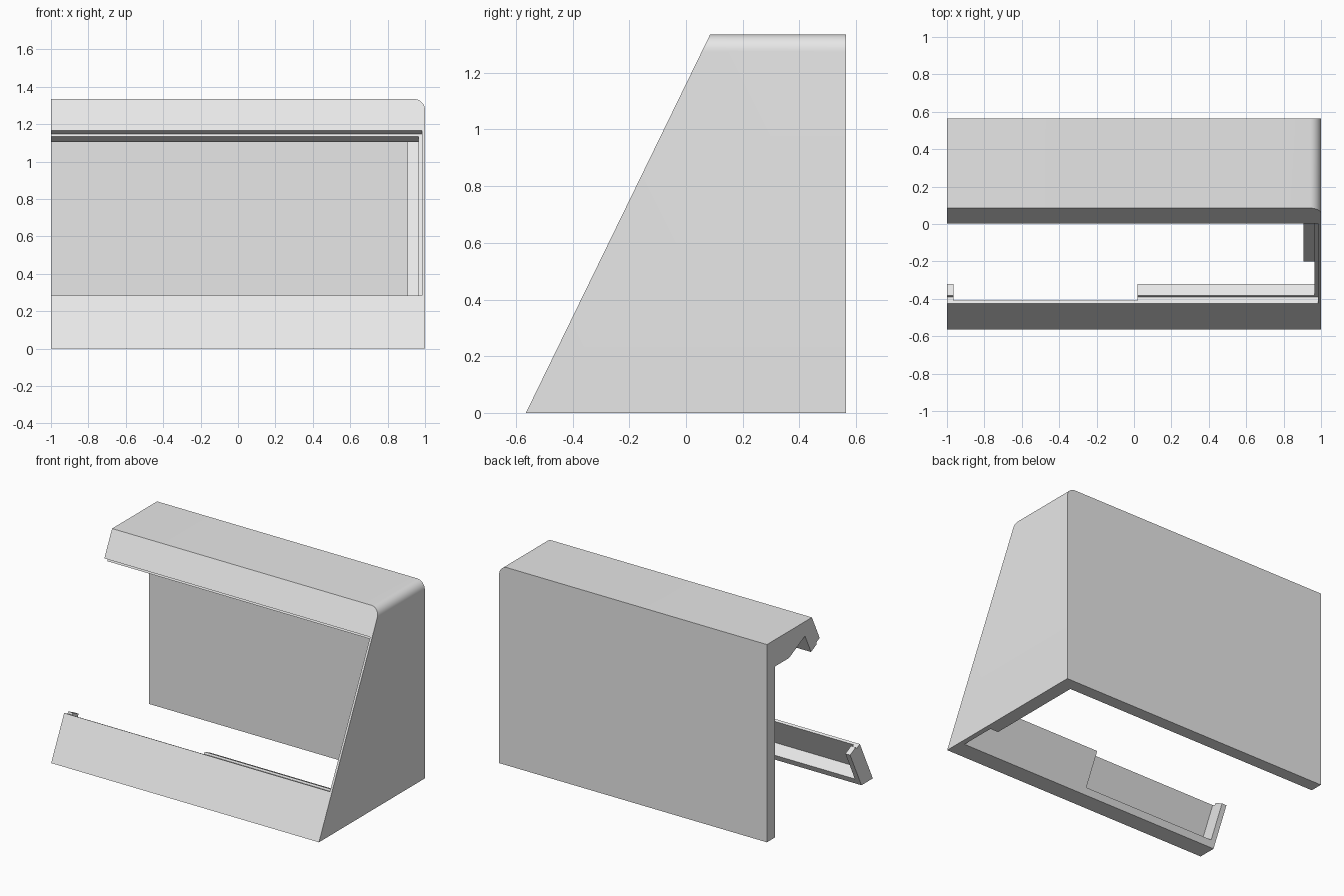
import bpy, bmesh, math

cube = bpy.data.objects.get("Cube")
if cube:
    bpy.data.objects.remove(cube, do_unlink=True)

# One plain grey plastic
grey = bpy.data.materials.new("light_grey_plastic")
grey.use_nodes = True
color = (0.8, 0.8, 0.8, 1)
grey.diffuse_color = color
grey.node_tree.nodes["Principled BSDF"].inputs["Base Color"].default_value = color

# Outer size: sloped front from the bottom edge to the top edge
FRONT, BACK, TOP, TOP_FRONT = -0.565, 0.565, 1.335, 0.085
run = TOP_FRONT - FRONT
length = math.hypot(run, TOP)
sin_a, cos_a = run / length, TOP / length


def on_slope(depth, along):
    """Point (y, z) at a depth behind the sloped front and a distance up it."""
    return (FRONT + cos_a * depth + sin_a * along, cos_a * along - sin_a * depth)


def slope_box(d0, d1, a0, a1):
    return [on_slope(d0, a0), on_slope(d1, a0), on_slope(d1, a1), on_slope(d0, a1)]


def prism(name, profile, x0, x1, round_top=0):
    """Extrude a (y, z) profile along x, optionally rounding its top right edge."""
    bm = bmesh.new()
    face = bm.faces.new([bm.verts.new((x0, y, z)) for y, z in profile])
    ext = bmesh.ops.extrude_face_region(bm, geom=[face])
    verts = [g for g in ext["geom"] if isinstance(g, bmesh.types.BMVert)]
    bmesh.ops.translate(bm, verts=verts, vec=(x1 - x0, 0, 0))
    bmesh.ops.recalc_face_normals(bm, faces=bm.faces)
    if round_top:
        edges = [e for e in bm.edges
                 if all(v.co.x > x1 - 0.01 and v.co.z > TOP - 0.01 for v in e.verts)]
        bmesh.ops.bevel(bm, geom=edges, offset=round_top, segments=8,
                        profile=0.5, affect='EDGES')
    mesh = bpy.data.meshes.new(name)
    bm.to_mesh(mesh)
    bm.free()
    mesh.materials.append(grey)
    obj = bpy.data.objects.new(name, mesh)
    bpy.context.collection.objects.link(obj)
    return obj


# Solid wedge shaped housing
housing = prism("housing", [(FRONT, 0), (BACK, 0), (BACK, TOP), (TOP_FRONT, TOP)],
                -1, 1, round_top=0.06)

# Hollows: main room, screen pocket, stepped window and the notch in the front rail
room_top, room_back = 1.154, 0.48
cutters = [
    prism("room_cutter", [on_slope(0.2, -0.3), (room_back, -0.3), (room_back, room_top),
                          on_slope(0.2, (room_top + sin_a * 0.2) / cos_a)], -1.1, 0.905),
    prism("pocket_cutter", slope_box(0.109, 0.328, -0.3, 1.429), -1.1, 0.965),
    prism("window_cutter", slope_box(-0.1, 0.2, 0.331, 1.282), -1.1, 0.965),
    prism("window_step_cutter", slope_box(-0.1, 0.041, 0.317, 1.296), -1.1, 0.985),
    prism("rail_notch_cutter", slope_box(0.018, 0.2, 0.098, 0.5), -0.965, 0.02),
]
bpy.ops.object.select_all(action='DESELECT')
housing.select_set(True)
bpy.context.view_layer.objects.active = housing
for cutter in cutters:
    cutter.hide_render = True
    mod = housing.modifiers.new(cutter.name, 'BOOLEAN')
    mod.operation = 'DIFFERENCE'
    mod.solver = 'EXACT'
    mod.object = cutter
    bpy.ops.object.modifier_apply(modifier=mod.name)
for cutter in cutters:
    bpy.data.objects.remove(cutter, do_unlink=True)

bpy.ops.object.shade_smooth_by_angle(angle=math.radians(30))
